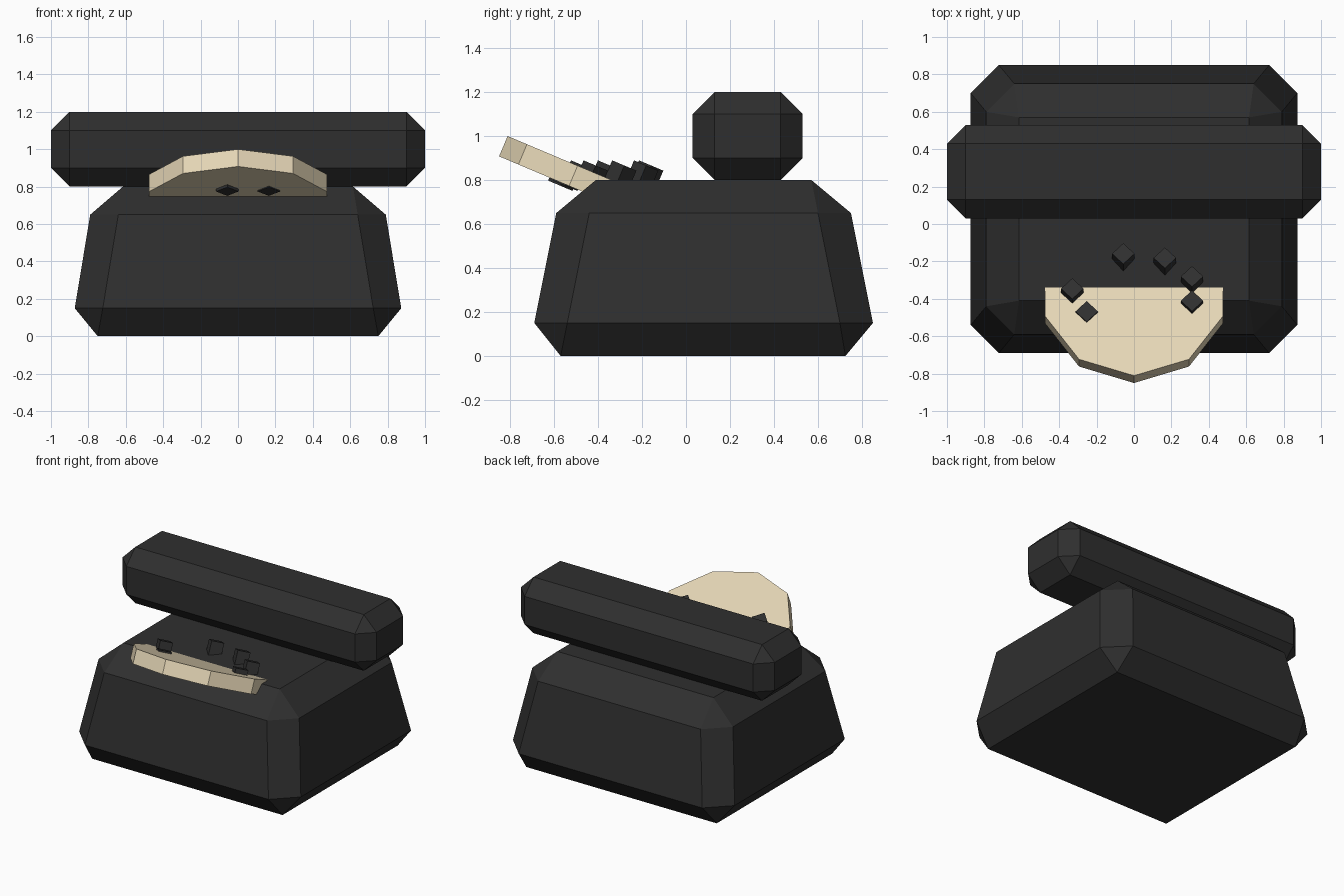
import bpy, bmesh
from math import radians, sin, cos
from mathutils import Matrix

if "Cube" in bpy.data.objects:
    bpy.data.objects.remove(bpy.data.objects["Cube"])


def material(name, rgb):
    m = bpy.data.materials.new(name)
    m.diffuse_color = (*rgb, 1)
    m.use_nodes = True
    m.node_tree.nodes["Principled BSDF"].inputs["Base Color"].default_value = m.diffuse_color
    return m


dark = material("black_plastic", (0.028, 0.028, 0.028))
cream = material("cream_plastic", (0.79, 0.68, 0.47))


def add_object(name, bm, mat):
    bmesh.ops.recalc_face_normals(bm, faces=bm.faces)
    mesh = bpy.data.meshes.new(name)
    bm.to_mesh(mesh)
    bm.free()
    mesh.materials.append(mat)
    ob = bpy.data.objects.new(name, mesh)
    bpy.context.collection.objects.link(ob)
    return ob


def chamfered_block(name, levels, mat):
    """Hull of levels (z, x, y_front, y_back, corner_x, corner_y); corners 0 = plain rectangle."""
    bm = bmesh.new()
    for z, x, y0, y1, cx, cy in levels:
        pts = set()
        for s in (-1, 1):
            for y, d in ((y0, 1), (y1, -1)):
                pts.add((s * x, y + d * cy, z))
                pts.add((s * (x - cx), y, z))
        for p in sorted(pts):
            bm.verts.new(p)
    bmesh.ops.convex_hull(bm, input=bm.verts)
    bmesh.ops.dissolve_limit(bm, angle_limit=radians(2), verts=bm.verts, edges=bm.edges)
    return add_object(name, bm, mat)


# Tapered body
chamfered_block("body", [
    (0.00, 0.75, -0.57, 0.725, 0, 0),
    (0.15, 0.873, -0.69, 0.85, 0.15, 0.15),
    (0.65, 0.79, -0.59, 0.75, 0.15, 0.15),
    (0.80, 0.615, -0.41, 0.57, 0, 0)], dark)

# Handset bar
chamfered_block("handset", [
    (0.8, 0.9, 0.13, 0.43, 0, 0),
    (0.9, 1.0, 0.03, 0.53, 0.1, 0.1),
    (1.1, 1.0, 0.03, 0.53, 0.1, 0.1),
    (1.2, 0.9, 0.13, 0.43, 0, 0)], dark)

TILT = Matrix.Rotation(-0.4, 4, 'X')


def tilted_disc(name, sides, radius, depth, centre, mat):
    bm = bmesh.new()
    bmesh.ops.create_cone(bm, cap_ends=True, segments=sides, radius1=radius,
                          radius2=radius, depth=depth,
                          matrix=Matrix.Translation(centre) @ TILT)
    return add_object(name, bm, mat)


# Dial plate, tilted and sunk into the body
tilted_disc("dial", 10, 0.5, 0.1, (0, -0.37, 0.759), cream)

# Eight dial studs in a ring with one gap
for i in range(8):
    a = radians(100 - 40 * i)
    tilted_disc(f"dial_stud_{i + 1}", 4, 0.06, 0.1,
                (0.33 * cos(a), -0.365 + 0.19 * sin(a), 0.82), dark)
